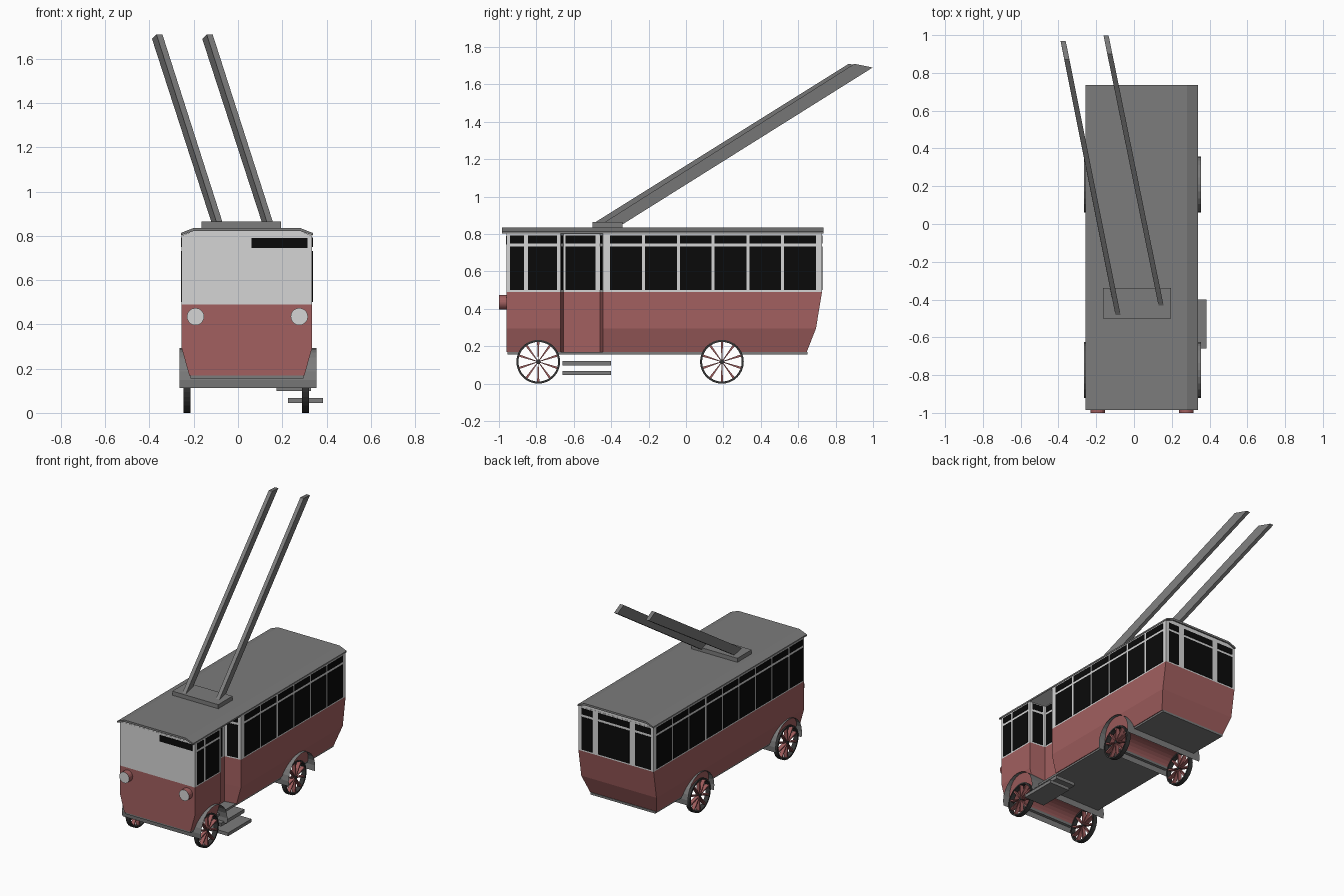
import bpy, bmesh, math
from mathutils import Vector

if "Cube" in bpy.data.objects:
    bpy.data.objects.remove(bpy.data.objects["Cube"])


def material(name, r, g, b):
    m = bpy.data.materials.new(name)
    m.diffuse_color = (r, g, b, 1)
    m.use_nodes = True
    m.node_tree.nodes["Principled BSDF"].inputs["Base Color"].default_value = m.diffuse_color
    return m


RED = material("red_paint", 0.36, 0.115, 0.115)
WHITE = material("pale_paint", 0.66, 0.66, 0.66)
GREY = material("grey_metal", 0.2, 0.2, 0.2)
BLACK = material("black_glass", 0.003, 0.003, 0.003)
DARK = material("dark_tyre", 0.035, 0.035, 0.035)


def finish(name, bm, *mats):
    bmesh.ops.recalc_face_normals(bm, faces=bm.faces)
    me = bpy.data.meshes.new(name)
    bm.to_mesh(me)
    bm.free()
    for m in mats:
        me.materials.append(m)
    ob = bpy.data.objects.new(name, me)
    bpy.context.collection.objects.link(ob)
    return ob


def loft(bm, rings, caps=True):
    """Skin a list of equal-length closed point rings."""
    vs = [[bm.verts.new(p) for p in r] for r in rings]
    n = len(vs[0])
    for a, b in zip(vs, vs[1:]):
        for i in range(n):
            j = (i + 1) % n
            bm.faces.new((a[i], a[j], b[j], b[i]))
    if caps:
        bm.faces.new(vs[0][::-1])
        bm.faces.new(vs[-1])


def box(name, x, y, z, mat):
    bm = bmesh.new()
    loft(bm, [[(x[0], y[0], h), (x[1], y[0], h), (x[1], y[1], h), (x[0], y[1], h)] for h in z])
    return finish(name, bm, mat)


def prism_y(name, profile, y0, y1, mat):
    bm = bmesh.new()
    loft(bm, [[(x, y, z) for x, z in profile] for y in (y0, y1)])
    return finish(name, bm, mat)


def disc(axis, c, r, a0, a1, n=24):
    """Rings of a cylinder along the x or y axis."""
    rings = []
    for a in (a0, a1):
        ring = []
        for i in range(n):
            t = 2 * math.pi * i / n
            u, v = c[0] + r * math.cos(t), c[1] + r * math.sin(t)
            ring.append((a, u, v) if axis == "x" else (u, a, v))
        rings.append(ring)
    return rings


# Body shell with an entrance recess on the right side
def footprint(z, x0, x1, y1):
    pts = [(x0, -0.96), (x1, -0.96), (x1, -0.67), (0.215, -0.655), (0.215, -0.46),
           (x1, -0.445), (x1, y1), (x0, y1)]
    return [(x, y, z) for x, y in pts]


bm = bmesh.new()
loft(bm, [footprint(0.168, -0.22, 0.30, 0.645), footprint(0.295, -0.255, 0.335, 0.695),
          footprint(0.49, -0.255, 0.335, 0.727), footprint(0.802, -0.255, 0.335, 0.727)])
for f in bm.faces:
    f.material_index = 1 if f.calc_center_median().z > 0.49 else 0
body = finish("body", bm, RED, WHITE)
floor = box("chassis_floor", (-0.215, 0.295), (-0.955, 0.65), (0.155, 0.17), GREY)

# Roof crown and thin roof shell
prism_y("roof_crown", [(-0.255, 0.80), (0.335, 0.80), (0.28, 0.823), (-0.20, 0.823)], -0.959, 0.726, WHITE)
prism_y("roof", [(-0.258, 0.802), (-0.258, 0.813), (-0.20, 0.836), (0.28, 0.836), (0.338, 0.813),
                 (0.338, 0.802), (0.28, 0.822), (-0.20, 0.822)], -0.985, 0.735, GREY)


# Window panes: thin plates on a wall running from p to q, outward to the right of travel
def pane(bm, p, q, z0, z1):
    p, q = Vector(p), Vector(q)
    d = (q - p).normalized()
    n = Vector((d.y, -d.x)) * 0.003
    loft(bm, [[(*(p - n), z), (*(q - n), z), (*(q + n), z), (*(p + n), z)] for z in (z0, z1)])


def window(bm, p, q):
    pane(bm, p, q, 0.50, 0.732)
    pane(bm, p, q, 0.75, 0.793)


main = [(-0.405 + 0.186 * i, -0.235 + 0.186 * i) for i in range(6)]
bm = bmesh.new()
for a, b in [(-0.94, -0.865), (-0.845, -0.69)] + main:
    window(bm, (0.335, a), (0.335, b))
finish("right_windows", bm, BLACK)

bm = bmesh.new()
for a, b in [(-0.94, -0.793), (-0.777, -0.607), (-0.591, -0.421)] + main:
    window(bm, (-0.255, b), (-0.255, a))
finish("left_windows", bm, BLACK)

bm = bmesh.new()
for a, b in [(0.31, 0.225), (0.18, -0.065), (-0.11, -0.235)]:
    window(bm, (a, 0.727), (b, 0.727))
finish("rear_windows", bm, BLACK)

bm = bmesh.new()
window(bm, (0.215, -0.645), (0.215, -0.485))
window(bm, (0.315, -0.6675), (0.235, -0.6575))
window(bm, (0.235, -0.4575), (0.315, -0.4475))
finish("entrance_windows", bm, BLACK)

bm = bmesh.new()
pane(bm, (0.06, -0.96), (0.315, -0.96), 0.745, 0.79)
finish("destination_board", bm, BLACK)

# Headlights with pale lenses
for side, x in (("left", -0.192), ("right", 0.277)):
    bm = bmesh.new()
    loft(bm, disc("y", (x, 0.435), 0.039, -1.0, -0.955, 20))
    for f in bm.faces:
        f.material_index = 1 if f.calc_center_median().y < -0.99 else 0
    finish(side + "_headlight", bm, RED, WHITE)

# Entrance steps
box("upper_step", (0.175, 0.33), (-0.66, -0.40), (0.098, 0.122), GREY)
box("lower_step", (0.225, 0.385), (-0.66, -0.40), (0.045, 0.068), GREY)


# Spoked wheels
def wheel(name, x0, x1, cy, cz=0.117):
    bm = bmesh.new()
    radii = [(x0, 0.117), (x1, 0.117), (x1, 0.106), (x0, 0.106), (x0, 0.117)]
    loft(bm, [disc("x", (cy, cz), r, x, x, 32)[0] for x, r in radii], caps=False)
    bmesh.ops.remove_doubles(bm, verts=bm.verts, dist=1e-5)
    loft(bm, disc("x", (cy, cz), 0.012, x0, x1, 12))
    rim = len(bm.faces)
    for i in range(10):
        t = 2 * math.pi * (i + 0.5) / 10
        c, s = math.cos(t), math.sin(t)
        rings = []
        for r, w in ((0.01, 0.002), (0.107, 0.006)):
            rings.append([(x, cy + r * c - k * w * s, cz + r * s + k * w * c)
                          for x, k in ((x0 + .003, -1), (x1 - .003, -1), (x1 - .003, 1), (x0 + .003, 1))])
        loft(bm, rings)
    bm.faces.ensure_lookup_table()
    for f in bm.faces[rim:]:
        f.material_index = 1
    finish(name, bm, DARK, RED)


for end, cy in (("front", -0.79), ("rear", 0.192)):
    wheel(end + "_left_wheel", -0.247, -0.215, cy)
    wheel(end + "_right_wheel", 0.289, 0.321, cy)

    # Sheet mudguard arching across the full width
    bm = bmesh.new()
    rows = []
    for i in range(15):
        t = math.radians(-13 + 206 * i / 14)
        y, z = cy + 0.017 + 0.148 * math.cos(t), 0.145 + 0.148 * math.sin(t)
        rows.append((bm.verts.new((-0.265, y, z)), bm.verts.new((0.355, y, z))))
    for a, b in zip(rows, rows[1:]):
        bm.faces.new((a[0], a[1], b[1], b[0]))
    finish(end + "_mudguard", bm, GREY)

    # Wheel tunnel through body and floor
    bm = bmesh.new()
    loft(bm, disc("x", (cy, 0.117), 0.116, -0.5, 0.5, 32))
    cutter = finish(end + "_wheel_cutter", bm, RED)
    cutter.hide_render = True
    cutter.hide_viewport = True
    for ob in (body, floor):
        mod = ob.modifiers.new(end + "_tunnel", "BOOLEAN")
        mod.operation = "DIFFERENCE"
        mod.solver = "EXACT"
        mod.object = cutter

# Trolley pole base and the two slanted poles
box("pole_base", (-0.165, 0.195), (-0.50, -0.34), (0.83, 0.865), GREY)
for side, bx, by, tx, ty in (("left", -0.083, -0.49, -0.355, 0.87), ("right", 0.145, -0.44, -0.128, 0.90)):
    bm = bmesh.new()
    w = 0.0135
    loft(bm, [[(x - w, y, z), (x + w, y, z), (x + w - 0.02, y + 0.098, z - dz), (x - w - 0.02, y + 0.098, z - dz)]
              for x, y, z, dz in ((bx, by, 0.86, 0.01), (tx, ty, 1.71, 0.02))])
    finish(side + "_pole", bm, GREY)
